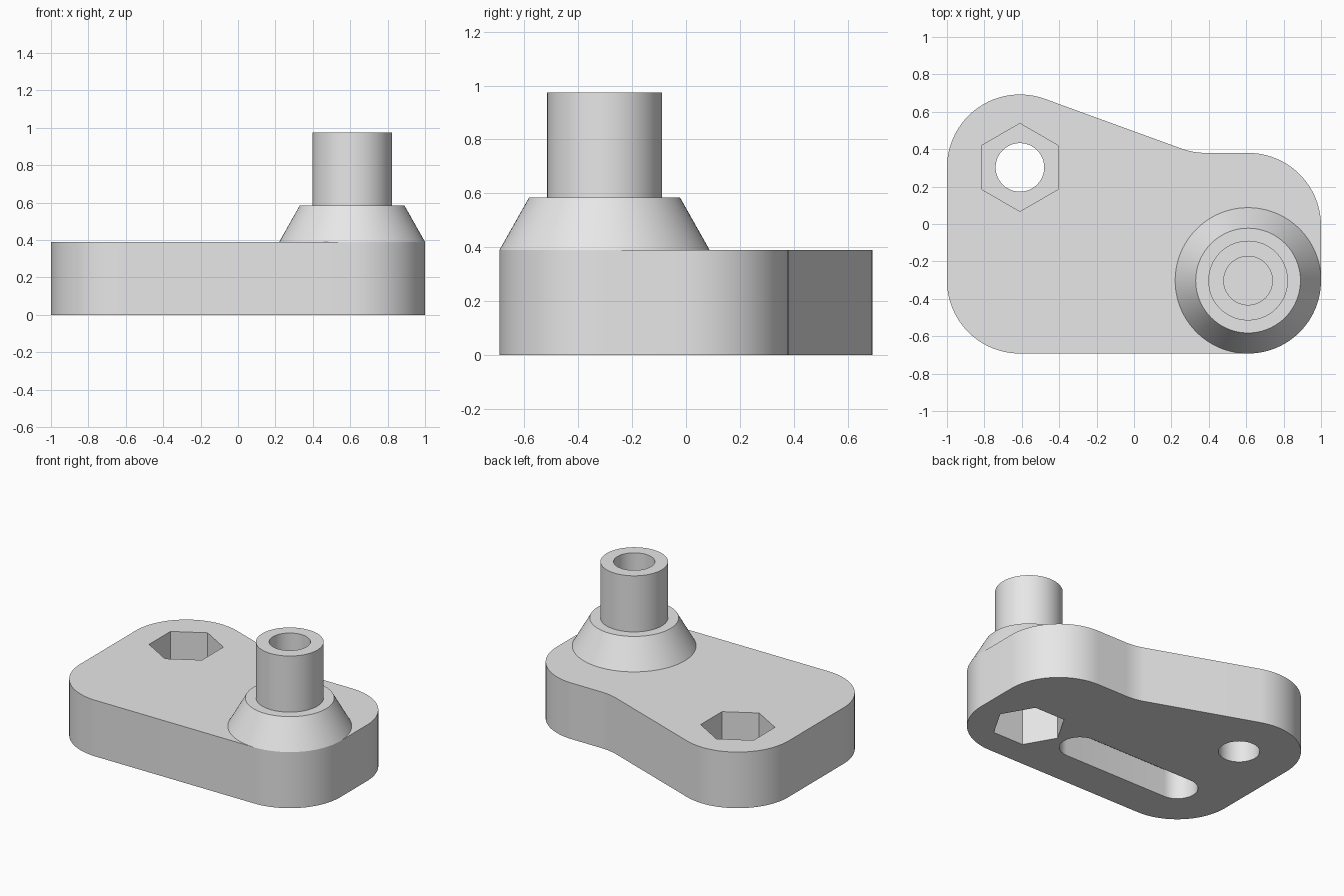
import bpy
import bmesh
import math
from mathutils import Matrix, Vector

cube = bpy.data.objects.get("Cube")
if cube:
    bpy.data.objects.remove(cube, do_unlink=True)

# Main dimensions
R = 0.39          # corner radius
H = 0.39          # plate height
CX, CY = 0.61, 0.3025
HOLE = 0.13       # bolt hole radius
NUT = 0.235       # nut pocket corner radius

grey = bpy.data.materials.new("plain_grey")
grey.use_nodes = True
grey.diffuse_color = (0.8, 0.8, 0.8, 1)
grey.node_tree.nodes["Principled BSDF"].inputs["Base Color"].default_value = (0.8, 0.8, 0.8, 1)


def add_object(name, bm):
    bmesh.ops.recalc_face_normals(bm, faces=bm.faces)
    mesh = bpy.data.meshes.new(name)
    bm.to_mesh(mesh)
    bm.free()
    mesh.materials.append(grey)
    obj = bpy.data.objects.new(name, mesh)
    bpy.context.collection.objects.link(obj)
    return obj


def arc(x, y, r, start, end, steps=24):
    angles = [math.radians(start + (end - start) * i / steps) for i in range(steps + 1)]
    return [(x + r * math.cos(a), y + r * math.sin(a)) for a in angles]


def prism(name, outline, low, high):
    bm = bmesh.new()
    face = bm.faces.new([bm.verts.new((x, y, low)) for x, y in outline])
    top = bmesh.ops.extrude_face_region(bm, geom=[face])["geom"]
    verts = [v for v in top if isinstance(v, bmesh.types.BMVert)]
    bmesh.ops.translate(bm, verts=verts, vec=(0, 0, high - low))
    return add_object(name, bm)


def select_only(obj):
    bpy.ops.object.select_all(action='DESELECT')
    obj.select_set(True)
    bpy.context.view_layer.objects.active = obj


def cut(target, cutter):
    mod = target.modifiers.new("cut", 'BOOLEAN')
    mod.operation = 'DIFFERENCE'
    mod.solver = 'EXACT'
    mod.object = cutter
    cutter.hide_render = True
    select_only(target)
    bpy.ops.object.modifier_apply(modifier=mod.name)
    bpy.data.objects.remove(cutter, do_unlink=True)


def smooth(obj):
    select_only(obj)
    bpy.ops.object.shade_smooth_by_angle(angle=math.radians(28))


# Rounded base plate with a sloping back edge and a concave fillet
shoulder = 0.38
bend = -CX + R * math.cos(math.radians(70)) \
    + (CY + R * math.sin(math.radians(70)) - shoulder) / math.tan(math.radians(20)) \
    + R * math.tan(math.radians(10))
outline = (arc(-CX, -CY, R, 180, 270)
           + arc(CX, -CY, R, 270, 360)
           + arc(CX, shoulder - R, R, 0, 90)
           + arc(bend, shoulder + R, R, 270, 250, 6)
           + arc(-CX, CY, R, 70, 180))
plate = prism("base_plate", outline, 0, H)

# Bolt hole with a nut pocket from above
cut(plate, prism("bolt_hole_cutter", arc(-CX, CY, HOLE, 0, 360, 48)[:-1], -0.1, H + 0.1))
cut(plate, prism("top_nut_cutter", arc(-CX, CY, NUT, 30, 390, 6)[:-1], H - 0.2, H + 0.1))

# Nut pocket below the post, and a blind slot in the underside
cut(plate, prism("lower_nut_cutter", arc(CX, -CY, NUT, 0, 360, 6)[:-1], -0.1, H + 0.1))
slot = arc(-CX, -CY, HOLE, 90, 270) + arc(0.19, -CY, HOLE, -90, 90)
cut(plate, prism("slot_cutter", slot, -0.1, H / 2))
smooth(plate)

# Turned post: conical foot, tube and blind bore
profile = [(0, H), (R, H), (0.28, 0.585), (0.213, 0.585),
           (0.213, 0.975), (HOLE, 0.975), (HOLE, H + 0.01), (0, H + 0.01)]
bm = bmesh.new()
points = [bm.verts.new((r, 0, z)) for r, z in profile]
edges = [bm.edges.new(pair) for pair in zip(points, points[1:])]
bmesh.ops.spin(bm, geom=points + edges, cent=Vector(), axis=(0, 0, 1),
               angle=math.tau, steps=96, use_merge=False)
bmesh.ops.remove_doubles(bm, verts=bm.verts, dist=0.0001)
bmesh.ops.transform(bm, matrix=Matrix.Translation((CX, -CY, 0)), verts=bm.verts)
smooth(add_object("hollow_post", bm))
